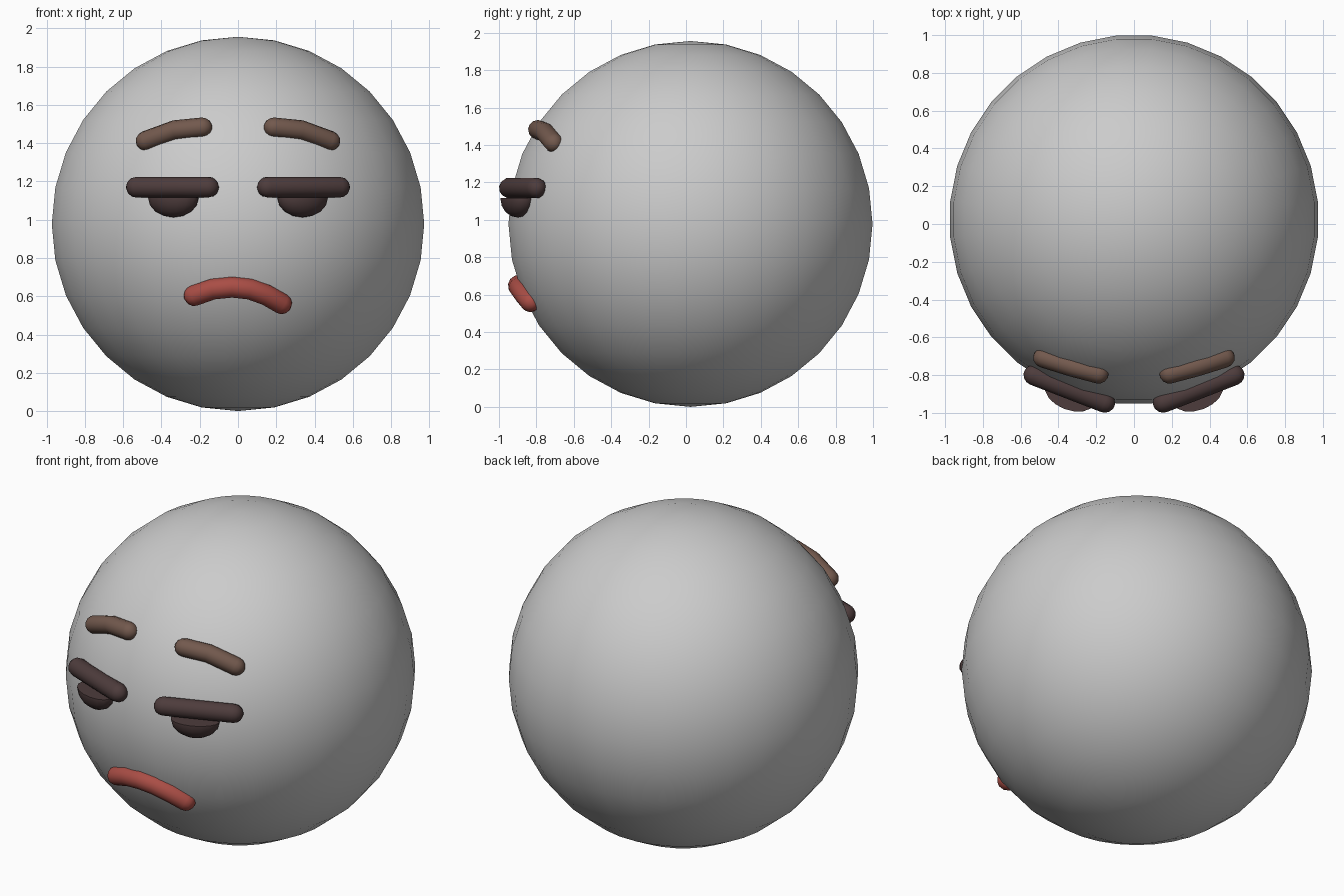
import bpy, bmesh, math
from mathutils import Vector, Matrix

if "Cube" in bpy.data.objects:
    bpy.data.objects.remove(bpy.data.objects["Cube"])

R = 0.978
C = Vector((0, 0.024, R))


def material(name, rgb):
    m = bpy.data.materials.new(name)
    m.diffuse_color = (*rgb, 1)
    m.use_nodes = True
    m.node_tree.nodes["Principled BSDF"].inputs["Base Color"].default_value = m.diffuse_color
    return m


BROWN = material("brow_brown", (0.17, 0.10, 0.075))
DARK = material("eye_dark", (0.075, 0.045, 0.045))
RED = material("mouth_red", (0.40, 0.075, 0.06))


def finish(bm, name, mat=None):
    bmesh.ops.recalc_face_normals(bm, faces=bm.faces)
    for f in bm.faces:
        f.smooth = True
    me = bpy.data.meshes.new(name)
    bm.to_mesh(me)
    bm.free()
    ob = bpy.data.objects.new(name, me)
    bpy.context.collection.objects.link(ob)
    if mat:
        me.materials.append(mat)
    return ob


def on_head(x, z, lift=0.0):
    """Point on the front of the head, lifted along the surface normal."""
    n = Vector((x, -math.sqrt(R * R - x * x - (z - C.z) ** 2), z - C.z))
    return C + n + n.normalized() * lift


def capsule(name, pts, r, mat, sides=12):
    """Round-ended tube following a path of points."""
    bm = bmesh.new()
    t0 = (pts[1] - pts[0]).normalized()
    t1 = (pts[-1] - pts[-2]).normalized()
    caps = [math.radians(a) for a in (75, 50, 25)]
    path = [(pts[0] - t0 * r * math.sin(a), t0, r * math.cos(a)) for a in caps]
    for i, p in enumerate(pts):
        t = (pts[min(i + 1, len(pts) - 1)] - pts[max(i - 1, 0)]).normalized()
        path.append((p, t, r))
    path += [(pts[-1] + t1 * r * math.sin(a), t1, r * math.cos(a)) for a in reversed(caps)]
    rings = []
    for p, t, rad in path:
        u = t.cross(p - C).normalized()
        v = u.cross(t)
        rings.append([bm.verts.new(p + (u * math.cos(a) + v * math.sin(a)) * rad)
                      for a in (2 * math.pi * k / sides for k in range(sides))])
    for a, b in zip(rings, rings[1:]):
        for k in range(sides):
            j = (k + 1) % sides
            bm.faces.new((a[k], a[j], b[j], b[k]))
    for ring, end in ((rings[0], pts[0] - t0 * r), (rings[-1], pts[-1] + t1 * r)):
        tip = bm.verts.new(end)
        for k in range(sides):
            bm.faces.new((ring[k], ring[(k + 1) % sides], tip))
    return finish(bm, name, mat)


# Head
bm = bmesh.new()
bmesh.ops.create_uvsphere(bm, u_segments=32, v_segments=16, radius=R)
bm.transform(Matrix.Translation(C) @ Matrix.Rotation(math.pi / 32, 4, 'Z'))
finish(bm, "head")

for s, side in ((-1, "left"), (1, "right")):
    # Eyebrow
    brow = [(0.187, 1.482), (0.33, 1.468), (0.482, 1.412)]
    capsule("eyebrow_" + side, [on_head(s * x, z) for x, z in brow], 0.052, BROWN)

    # Drooping eyelid
    capsule("eyelid_" + side, [Vector((s * 0.155, -0.945, 1.17)),
                               Vector((s * 0.53, -0.80, 1.17))], 0.055, DARK)

    # Half-hidden pupil: lower half of a flattened ball
    bm = bmesh.new()
    bmesh.ops.create_uvsphere(bm, u_segments=16, v_segments=8, radius=1)
    cut = bmesh.ops.bisect_plane(bm, geom=bm.verts[:] + bm.edges[:] + bm.faces[:],
                                 plane_co=(0, 0, 0.02), plane_no=(0, 0, 1), clear_outer=True)
    edges = [e for e in cut["geom_cut"] if isinstance(e, bmesh.types.BMEdge)]
    bmesh.ops.contextual_create(bm, geom=edges)
    bm.transform(Matrix.Translation((s * 0.338, -0.90, 1.115))
                 @ Matrix.Rotation(s * math.radians(21), 4, 'Z')
                 @ Matrix.Diagonal((0.14, 0.085, 0.103, 1)))
    pupil = finish(bm, "pupil_" + side, DARK)
    bpy.context.view_layer.objects.active = pupil
    pupil.select_set(True)
    bpy.ops.object.shade_smooth_by_angle(angle=math.radians(50))
    pupil.select_set(False)

# Lopsided frowning mouth
mouth = [(-0.227, 0.604), (-0.13, 0.638), (-0.03, 0.648), (0.06, 0.638),
         (0.145, 0.608), (0.226, 0.562)]
capsule("mouth", [on_head(x, z) for x, z in mouth], 0.056, RED)
